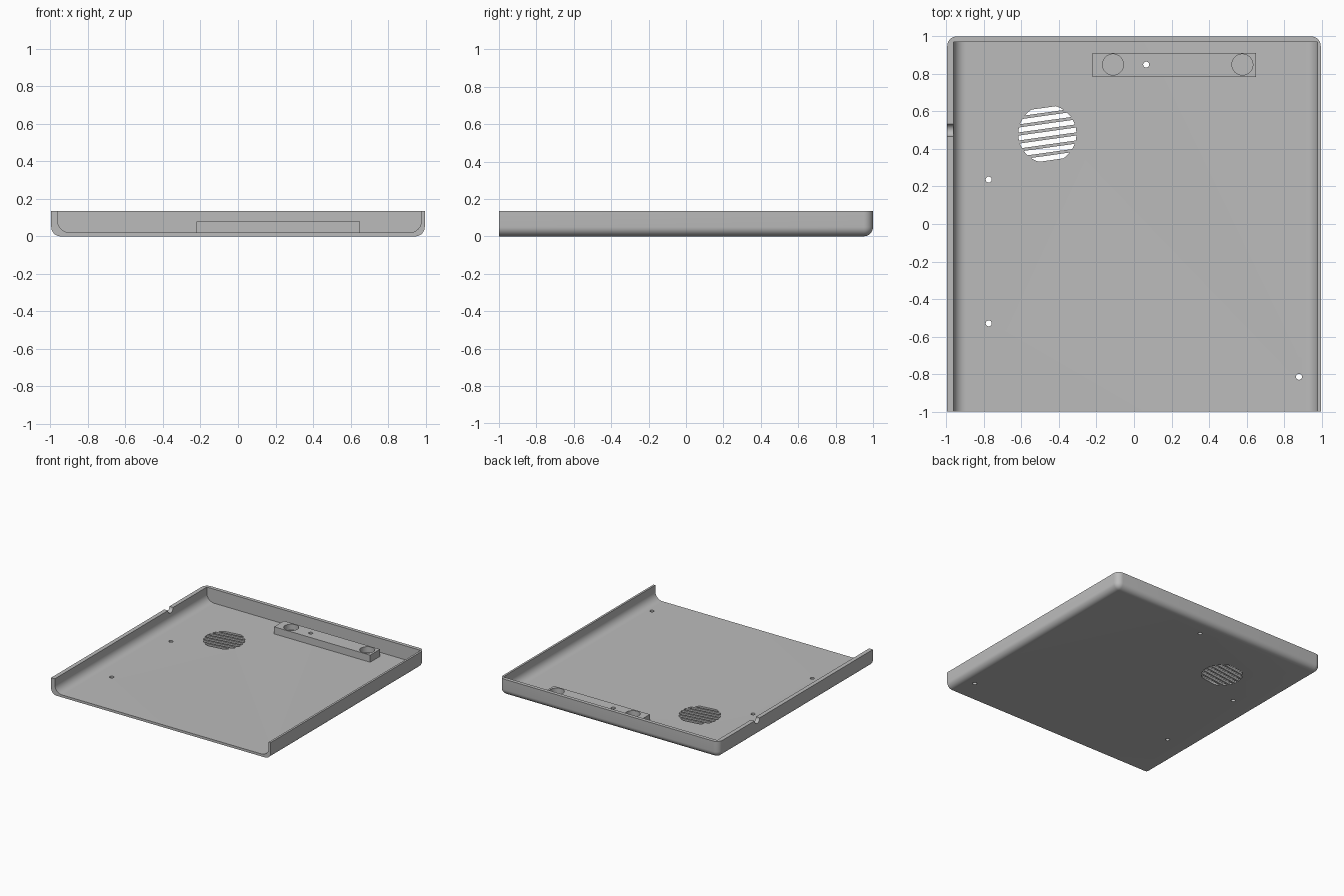
import bpy, bmesh, math

cube = bpy.data.objects.get("Cube")
if cube:
    bpy.data.objects.remove(cube, do_unlink=True)

HEIGHT, FLOOR = 0.135, 0.02

grey = bpy.data.materials.new("plain grey")
grey.use_nodes = True
grey.diffuse_color = (0.5, 0.5, 0.5, 1)
grey.node_tree.nodes["Principled BSDF"].inputs["Base Color"].default_value = (0.5, 0.5, 0.5, 1)


def finish(name, bm):
    bmesh.ops.recalc_face_normals(bm, faces=bm.faces)
    mesh = bpy.data.meshes.new(name)
    bm.to_mesh(mesh)
    bm.free()
    mesh.materials.append(grey)
    obj = bpy.data.objects.new(name, mesh)
    bpy.context.collection.objects.link(obj)
    return obj


def box(x0, x1, y0, y1, z0, z1):
    bm = bmesh.new()
    bmesh.ops.create_cube(bm, size=1)
    for v in bm.verts:
        v.co = (x1 if v.co.x > 0 else x0, y1 if v.co.y > 0 else y0, z1 if v.co.z > 0 else z0)
    return bm


def prism(name, points, offset):
    """Extrude a closed outline of 3D points along an offset."""
    bm = bmesh.new()
    face = bm.faces.new([bm.verts.new(p) for p in points])
    new = bmesh.ops.extrude_face_region(bm, geom=[face])["geom"]
    bmesh.ops.translate(bm, vec=offset, verts=[g for g in new if isinstance(g, bmesh.types.BMVert)])
    return finish(name, bm)


def circle(x, y, r, n=32):
    return [(x + r * math.cos(2 * math.pi * i / n), y + r * math.sin(2 * math.pi * i / n))
            for i in range(n)]


def hole(x, y, r, z0=-0.1):
    return prism("hole_cutter", [(a, b, z0) for a, b in circle(x, y, r)], (0, 0, 0.4))


def cut(obj, cutter):
    cutter.hide_render = True
    mod = obj.modifiers.new("cut", "BOOLEAN")
    mod.operation, mod.solver, mod.object = "DIFFERENCE", "EXACT", cutter
    bpy.context.view_layer.objects.active = obj
    bpy.ops.object.modifier_apply(modifier=mod.name)
    bpy.data.objects.remove(cutter, do_unlink=True)


# Outer shell: rounded back corners and rounded lower edges, flat open front
bm = box(-0.996, 0.996, -1, 1, 0, HEIGHT)
rounded = []
for e in bm.edges:
    mid = (e.verts[0].co + e.verts[1].co) / 2
    vertical_back = mid.y > 0.9 and abs(mid.x) > 0.9
    lower = mid.z < 0.01 and mid.y > -0.9
    if vertical_back or lower:
        rounded.append(e)
bmesh.ops.bevel(bm, geom=rounded, offset=0.05, segments=8, profile=0.5, affect="EDGES")
tray = finish("tray", bm)

# Hollow with filleted side walls, running out through the front
R, left, right = 0.065, -0.962, 0.979
profile = [(left, 0.3)]
for cx, start in ((left + R, math.pi), (right - R, 1.5 * math.pi)):
    for i in range(11):
        a = start + i * math.pi / 20
        profile.append((cx + R * math.cos(a), FLOOR + R + R * math.sin(a)))
profile.append((right, 0.3))
cut(tray, prism("hollow_cutter", [(x, -1.1, z) for x, z in profile], (0, 2.07, 0)))

# Cable notch in the left rim
cut(tray, prism("notch_cutter", [(-1.1, y, z) for y, z in circle(0.5, HEIGHT, 0.033)], (0.2, 0, 0)))

# Screw holes
for x, y in ((-0.775, 0.237), (-0.775, -0.53), (0.88, -0.815), (0.065, 0.85)):
    cut(tray, hole(x, y, 0.016))

# Round vent made of slanted slots with arc ends
VR, PITCH, SLOT, TILT = 0.155, 0.0425, 0.026, math.radians(8)
for k in range(-3, 4):
    low, high = k * PITCH - SLOT / 2, k * PITCH + SLOT / 2
    heights = [low + (high - low) * i / 4 for i in range(5)]
    side = [(math.sqrt(VR * VR - h * h), h) for h in heights]
    outline = side + [(-u, h) for u, h in reversed(side)]
    points = [(-0.462 + u * math.cos(TILT) - h * math.sin(TILT),
               0.48 + u * math.sin(TILT) + h * math.cos(TILT), -0.1) for u, h in outline]
    cut(tray, prism("slot_cutter", points, (0, 0, 0.3)))

# Mounting block with two round pockets and a screw hole
block = finish("mounting_block", box(-0.222, 0.65, 0.785, 0.913, FLOOR - 0.005, 0.078))
for x in (-0.112, 0.578):
    cut(block, hole(x, 0.85, 0.056, 0.03))
cut(block, hole(0.065, 0.85, 0.016))

# Smooth the rounded surfaces, keep hard edges
for obj in (tray, block):
    bpy.ops.object.select_all(action="DESELECT")
    obj.select_set(True)
    bpy.context.view_layer.objects.active = obj
    bpy.ops.object.shade_smooth_by_angle(angle=math.radians(30))
